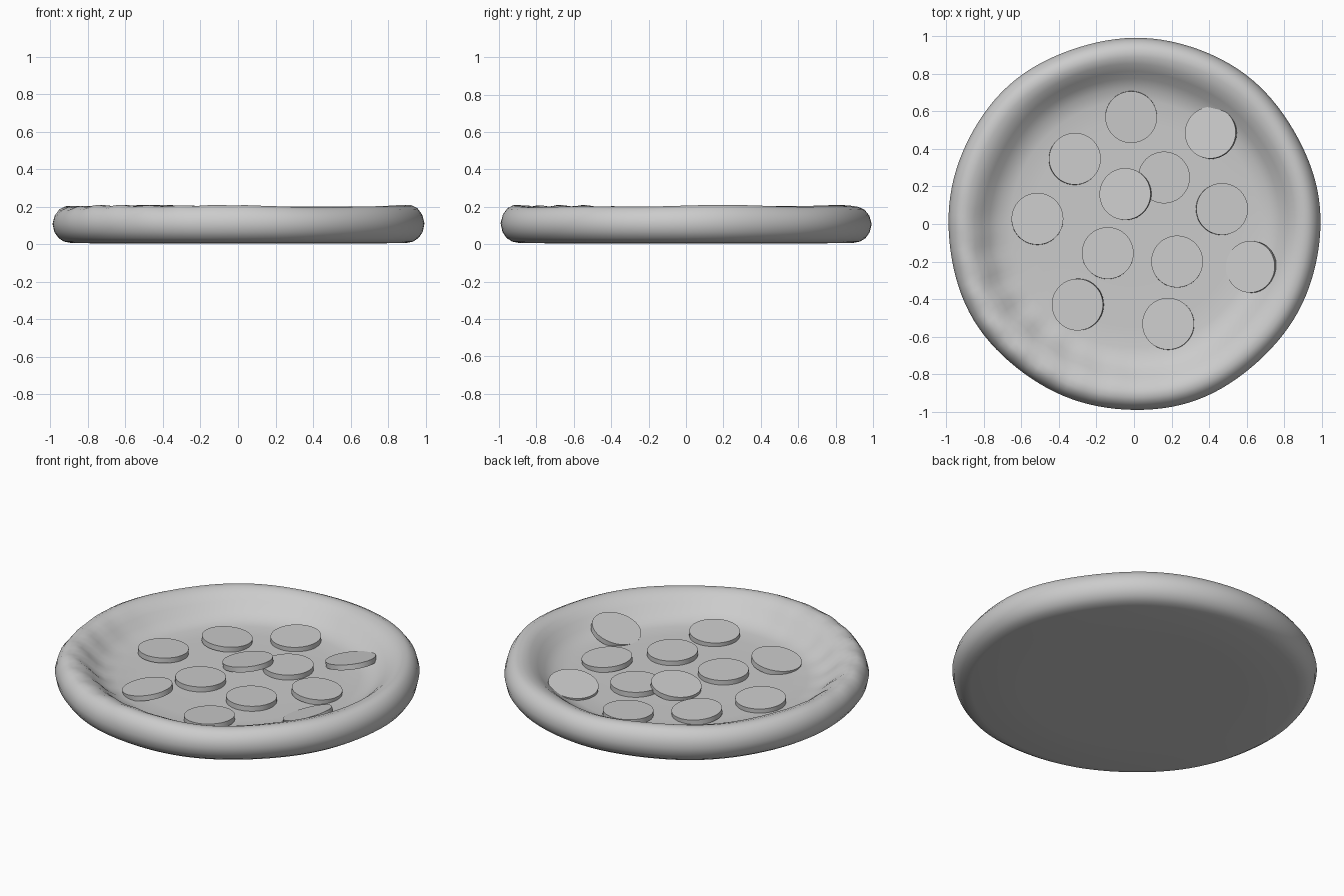
import bpy, bmesh, math
from mathutils import Vector

if "Cube" in bpy.data.objects:
    bpy.data.objects.remove(bpy.data.objects["Cube"])


def finish(bm, name, angle):
    bmesh.ops.recalc_face_normals(bm, faces=bm.faces)
    mesh = bpy.data.meshes.new(name)
    bm.to_mesh(mesh)
    bm.free()
    ob = bpy.data.objects.new(name, mesh)
    bpy.context.collection.objects.link(ob)
    bpy.ops.object.select_all(action='DESELECT')
    ob.select_set(True)
    bpy.context.view_layer.objects.active = ob
    bpy.ops.object.shade_smooth_by_angle(angle=math.radians(angle))
    return ob


# Crust and base: one turned profile (radius, height), top centre to bottom centre
PROFILE = [(0.3, 0.072), (0.55, 0.072), (0.66, 0.075), (0.72, 0.087), (0.77, 0.118),
           (0.81, 0.155), (0.85, 0.186), (0.89, 0.202), (0.925, 0.203), (0.955, 0.188),
           (0.98, 0.155), (0.992, 0.11), (0.982, 0.065), (0.96, 0.033), (0.93, 0.014),
           (0.89, 0.006), (0.6, 0.004), (0.3, 0.004)]
SEGMENTS = 128


def crust_point(r, z, a):
    # gentle hand-shaped waviness, strongest on the front left of the rim
    rim = max(0.0, min(1.0, (r - 0.66) / 0.15))
    lump = max(0.0, math.cos(a - math.radians(222))) ** 4
    top = max(0.0, z - 0.07) / 0.13
    z += rim * top * (0.004 * math.sin(3 * a + 1) + 0.003 * math.sin(7 * a)
                      + 0.005 * lump * math.sin(31 * a + 25 * r))
    r += rim * (0.003 * math.sin(5 * a + 2) + 0.002 * math.sin(9 * a))
    if r < 0.88 and z > 0.076:
        r += 0.008 * math.sin(4 * a + 0.5) + 0.007 * lump * math.sin(27 * a)
    return Vector((r * math.cos(a), r * math.sin(a), z))


bm = bmesh.new()
rings = [[bm.verts.new(crust_point(r, z, 2 * math.pi * i / SEGMENTS)) for i in range(SEGMENTS)]
         for r, z in PROFILE]
for lower, upper in zip(rings, rings[1:]):
    for i in range(SEGMENTS):
        j = (i + 1) % SEGMENTS
        bm.faces.new((lower[i], lower[j], upper[j], upper[i]))
for ring, z in ((rings[0], 0.072), (rings[-1], 0.004)):
    centre = bm.verts.new((0, 0, z))
    for i in range(SEGMENTS):
        bm.faces.new((ring[i], ring[(i + 1) % SEGMENTS], centre))
finish(bm, "pizza_crust", 60)

# Sausage slices: x, y, height of top, lean of the face in x and y
SLICES = [(-0.015, 0.57, 0.103, 0, -0.04), (0.407, 0.487, 0.115, -0.2, 0.08),
          (-0.315, 0.348, 0.103, 0.05, 0.05), (0.16, 0.248, 0.102, 0, 0),
          (-0.048, 0.16, 0.112, -0.16, 0.04), (-0.515, 0.028, 0.103, 0, 0.04),
          (0.47, 0.08, 0.103, 0.07, 0.03), (-0.14, -0.155, 0.102, 0, 0.02),
          (0.23, -0.2, 0.102, 0, 0.02), (0.62, -0.228, 0.118, -0.35, 0.04),
          (-0.302, -0.43, 0.105, -0.16, -0.02), (0.182, -0.532, 0.103, -0.05, 0.04)]
for n, (x, y, z, lx, ly) in enumerate(SLICES, 1):
    bm = bmesh.new()
    bmesh.ops.create_cone(bm, cap_ends=True, segments=64, radius1=0.138, radius2=0.138, depth=0.03)
    ob = finish(bm, f"sausage_slice_{n}", 30)
    normal = Vector((lx, ly, 1)).normalized()
    ob.location = Vector((x, y, z)) - normal * 0.015
    ob.rotation_mode = 'QUATERNION'
    ob.rotation_quaternion = Vector((0, 0, 1)).rotation_difference(normal)
